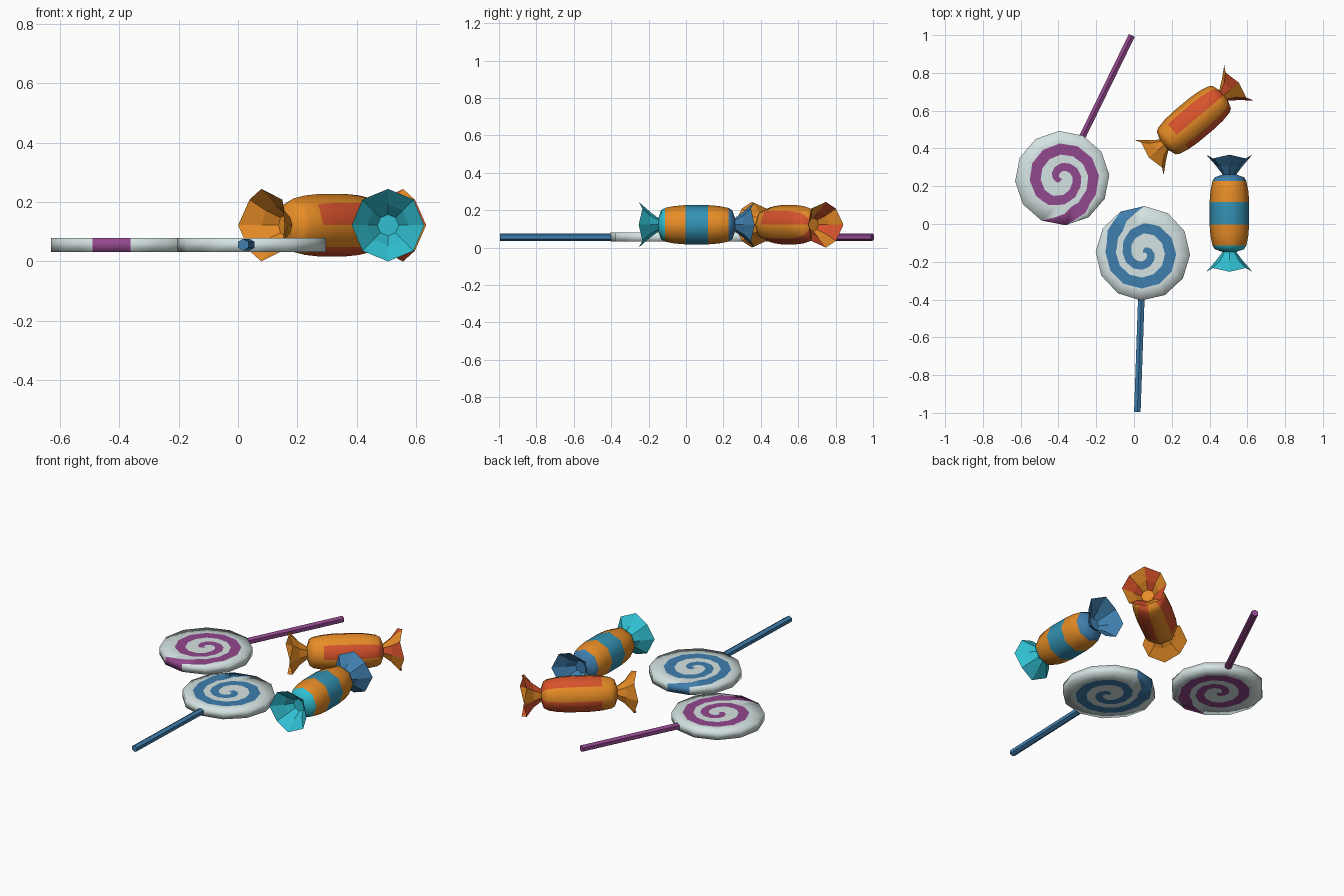
import bpy, bmesh, math
from mathutils import Matrix

if "Cube" in bpy.data.objects:
    bpy.data.objects.remove(bpy.data.objects["Cube"])


def material(name, rgb):
    m = bpy.data.materials.new(name)
    m.diffuse_color = (*rgb, 1)
    m.use_nodes = True
    m.node_tree.nodes["Principled BSDF"].inputs["Base Color"].default_value = m.diffuse_color
    return m


WHITE = material("sugar white", (0.66, 0.77, 0.76))
PURPLE = material("purple", (0.29, 0.065, 0.27))
BLUE = material("steel blue", (0.05, 0.21, 0.42))
ORANGE = material("orange", (0.82, 0.27, 0.02))
RED = material("red orange", (0.68, 0.085, 0.025))
TEAL = material("teal", (0.034, 0.29, 0.46))
CYAN = material("cyan", (0.03, 0.52, 0.64))


def finish(bm, name, mats, matrix):
    bmesh.ops.recalc_face_normals(bm, faces=bm.faces[:])
    me = bpy.data.meshes.new(name)
    bm.to_mesh(me)
    bm.free()
    for m in mats:
        me.materials.append(m)
    ob = bpy.data.objects.new(name, me)
    ob.matrix_world = matrix
    bpy.context.collection.objects.link(ob)
    return ob


def interp(table, t):
    for (t0, r0), (t1, r1) in zip(table, table[1:]):
        if t <= t1:
            return r0 + (r1 - r0) * (t - t0) / (t1 - t0)
    return table[-1][1]


# spiral band edges: (degrees along the spiral, radius)
OUTER = [(0, .25), (33, .25), (80, .20), (170, .188), (260, .178), (350, .165),
         (440, .11), (530, .09), (620, .065), (710, .03), (730, 0)]
INNER = [(0, .25), (42, .165), (80, .145), (170, .13), (260, .118), (350, .11),
         (440, .062), (530, .045), (620, .022), (690, 0)]
R, HALF, STEP = 0.25, 0.0235, 15


def lollipop(name, color, x, y, turn):
    place = Matrix.Translation((x, y, 0.056)) @ Matrix.Rotation(math.radians(turn), 4, 'Z')
    bm = bmesh.new()
    cache = {}

    def vert(r, t, z):
        # radius follows a twelve-sided outline
        off = math.radians(t % 30 - 15)
        r *= math.cos(math.radians(15)) / math.cos(off)
        a = math.radians(90 + t)
        co = (r * math.cos(a), r * math.sin(a), z)
        key = tuple(round(c, 5) + 0.0 for c in co)
        if key not in cache:
            cache[key] = bm.verts.new(co)
        return cache[key]

    def face(vs, mat):
        vs = list(dict.fromkeys(vs))
        if len(vs) > 2:
            f = bm.faces.new(vs)
            f.material_index = mat
            f.smooth = True

    def edges(t):
        out = [R]
        for n in range(3):
            out += [interp(OUTER, t + 360 * n), interp(INNER, t + 360 * n)]
        return out + [0]

    for a in range(0, 360, STEP):
        b = a + STEP
        ea, eb = edges(a), edges(b)
        for z in (-HALF, HALF):
            for j in range(len(ea) - 1):
                face([vert(ea[j], a, z), vert(ea[j + 1], a, z),
                      vert(eb[j + 1], b, z), vert(eb[j], b, z)], j % 2)
        # rim, coloured where the spiral runs out
        face([vert(R, a, -HALF), vert(R, b, -HALF), vert(R, b, HALF), vert(R, a, HALF)],
             1 if a < 30 else 0)
    finish(bm, name + "_disc", [WHITE, color], place)

    # stick
    bm = bmesh.new()
    bmesh.ops.create_cone(bm, cap_ends=True, segments=6, radius1=.02, radius2=.02, depth=.61,
                          matrix=Matrix.Translation((0, -.535, 0)) @ Matrix.Rotation(math.pi / 2, 4, 'X'))
    finish(bm, name + "_stick", [color], place)


# candy profile: (position along axis, radius), rim first
HALF_PROFILE = [(.31, .122), (.25, .07), (.205, .036), (.19, .078), (.17, .09), (.12, .1), (.06, .105)]
PROFILE = [(-s, r) for s, r in HALF_PROFILE] + HALF_PROFILE[::-1]
SIDES = 8


def candy(name, mats, x, y, turn, rule):
    bm = bmesh.new()
    rows = []
    for i, (s, r) in enumerate(PROFILE):
        row = []
        for k in range(SIDES):
            a = 2 * math.pi * k / SIDES
            # scalloped wrapper rim
            wave = 0.02 * (k % 2) if i in (0, len(PROFILE) - 1) else 0
            row.append(bm.verts.new((r * math.cos(a), s - math.copysign(wave, s), r * math.sin(a))))
        rows.append(row)
    for i in range(len(rows) - 1):
        mid = (PROFILE[i][0] + PROFILE[i + 1][0]) / 2
        for k in range(SIDES):
            n = (k + 1) % SIDES
            f = bm.faces.new([rows[i][k], rows[i][n], rows[i + 1][n], rows[i + 1][k]])
            f.material_index = rule(mid, k)
            f.smooth = abs(mid) < .2
    # closed necks
    for i, s in ((2, -.21), (len(rows) - 3, .21)):
        f = bm.faces.new(rows[i])
        f.material_index = rule(s, 1)
    finish(bm, name, mats,
           Matrix.Translation((x, y, 0.122)) @ Matrix.Rotation(math.radians(turn), 4, 'Z'))


def banded(s, k):
    # bands across the axis, a different colour for each twisted end
    if s > .17:
        return 2
    if s < -.17:
        return 3
    return 1 if abs(s) < .06 else 0


def striped(s, k):
    # lengthwise stripes on alternate sides, stopping short of one end
    return 1 if k % 2 == 0 and s > -.12 else 0


lollipop("blue_lollipop", BLUE, .047, -.155, -2)
lollipop("purple_lollipop", PURPLE, -.38, .243, 154)
candy("banded_candy", [ORANGE, TEAL, BLUE, CYAN], .505, .057, 0, banded)
candy("striped_candy", [ORANGE, RED], .317, .55, -50.3, striped)
